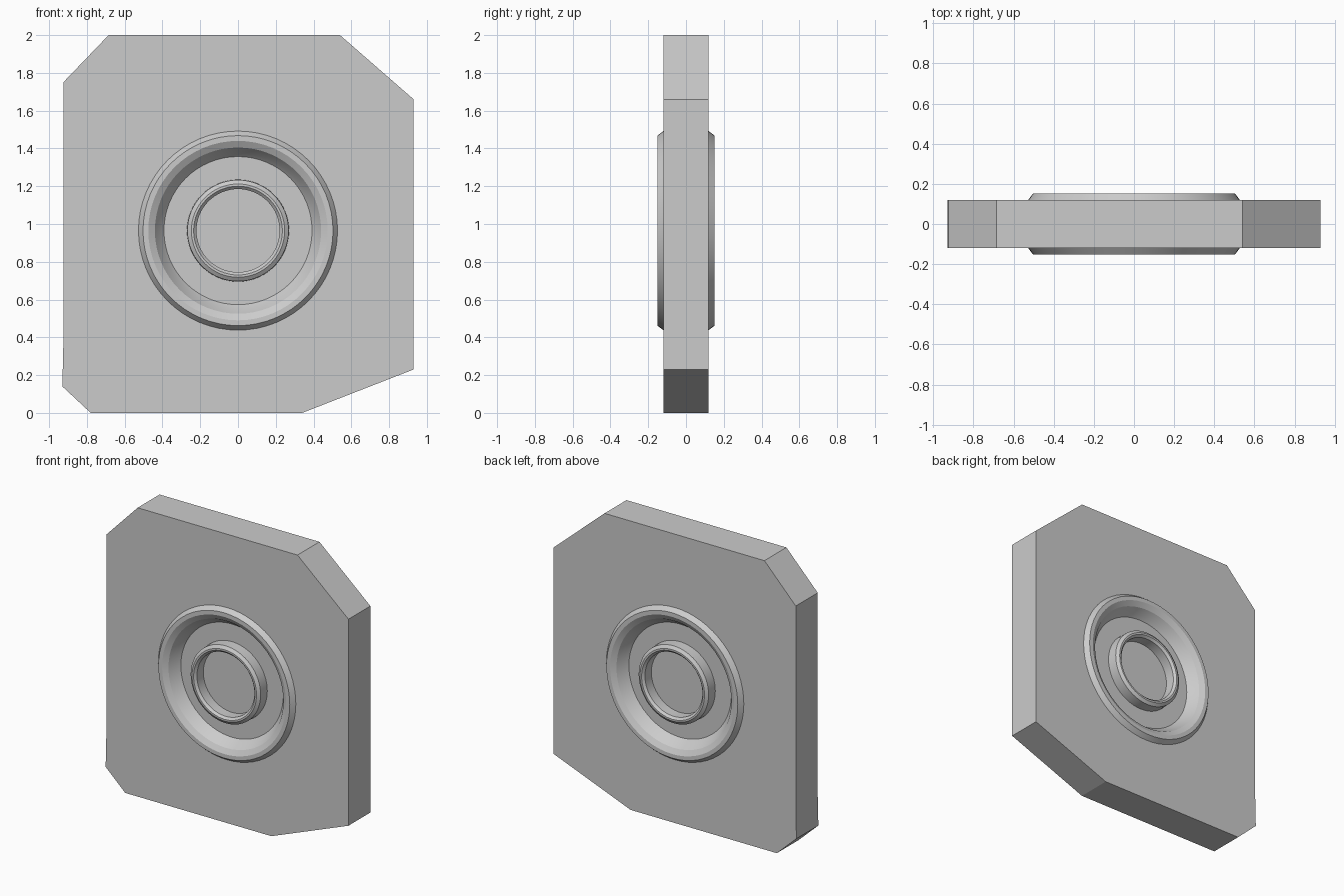
import bpy, bmesh, math

if "Cube" in bpy.data.objects:
    bpy.data.objects.remove(bpy.data.objects["Cube"])

CZ, HALF, SEG = 0.965, 0.12, 64

# Irregular octagonal outline (x, z)
OUTLINE = [(-0.78, 0), (0.34, 0), (0.93, 0.23), (0.93, 1.66), (0.54, 2.0),
           (-0.685, 2.0), (-0.925, 1.75), (-0.925, 0.35), (-0.93, 0.14)]

# Cross-section of the raised rim, bowl, inner collar and flat floor (radius, y)
PROFILE = [(0.527, -0.12), (0.503, -0.152), (0.475, -0.152), (0.44, -0.132),
           (0.41, -0.085), (0.392, -0.065), (0.27, -0.065), (0.268, -0.135),
           (0.247, -0.15), (0.235, -0.15), (0.22, -0.135), (0.22, -0.065)]


def ring(bm, r, y):
    return [bm.verts.new((r * math.cos(2 * math.pi * i / SEG), y,
                          CZ + r * math.sin(2 * math.pi * i / SEG))) for i in range(SEG)]


def loop_edges(bm, verts):
    return [bm.edges.new((v, verts[(i + 1) % len(verts)])) for i, v in enumerate(verts)]


def bridge(bm, a, b):
    n = len(a)
    return [bm.faces.new((a[i], a[(i + 1) % n], b[(i + 1) % n], b[i])) for i in range(n)]


def finish(bm, name, front_face):
    # Make the front face point to -y, then mirror the half to the back
    bmesh.ops.recalc_face_normals(bm, faces=bm.faces[:])
    front_face.normal_update()
    if front_face.normal.y > 0:
        bmesh.ops.reverse_faces(bm, faces=bm.faces[:])
    mesh = bpy.data.meshes.new(name)
    bm.to_mesh(mesh)
    bm.free()
    obj = bpy.data.objects.new(name, mesh)
    bpy.context.collection.objects.link(obj)
    mod = obj.modifiers.new("Mirror", 'MIRROR')
    mod.use_axis = (False, True, False)
    return obj


# Plate with clipped corners and a round opening
bm = bmesh.new()
front = [bm.verts.new((x, -HALF, z)) for x, z in OUTLINE]
middle = [bm.verts.new((x, 0, z)) for x, z in OUTLINE]
edges = loop_edges(bm, front) + loop_edges(bm, ring(bm, PROFILE[0][0], -HALF))
filled = bmesh.ops.triangle_fill(bm, edges=edges, use_beauty=True, normal=(0, -1, 0))
cap = [g for g in filled["geom"] if isinstance(g, bmesh.types.BMFace)][0]
bridge(bm, front, middle)
finish(bm, "plate", cap)

# Round dish with raised rim and collar
bm = bmesh.new()
rings = [ring(bm, r, y) for r, y in PROFILE]
for a, b in zip(rings, rings[1:]):
    bridge(bm, a, b)
floor = bm.faces.new(rings[-1])
dish = finish(bm, "dish", floor)
bpy.context.view_layer.objects.active = dish
dish.select_set(True)
bpy.ops.object.shade_smooth_by_angle(angle=math.radians(25))
